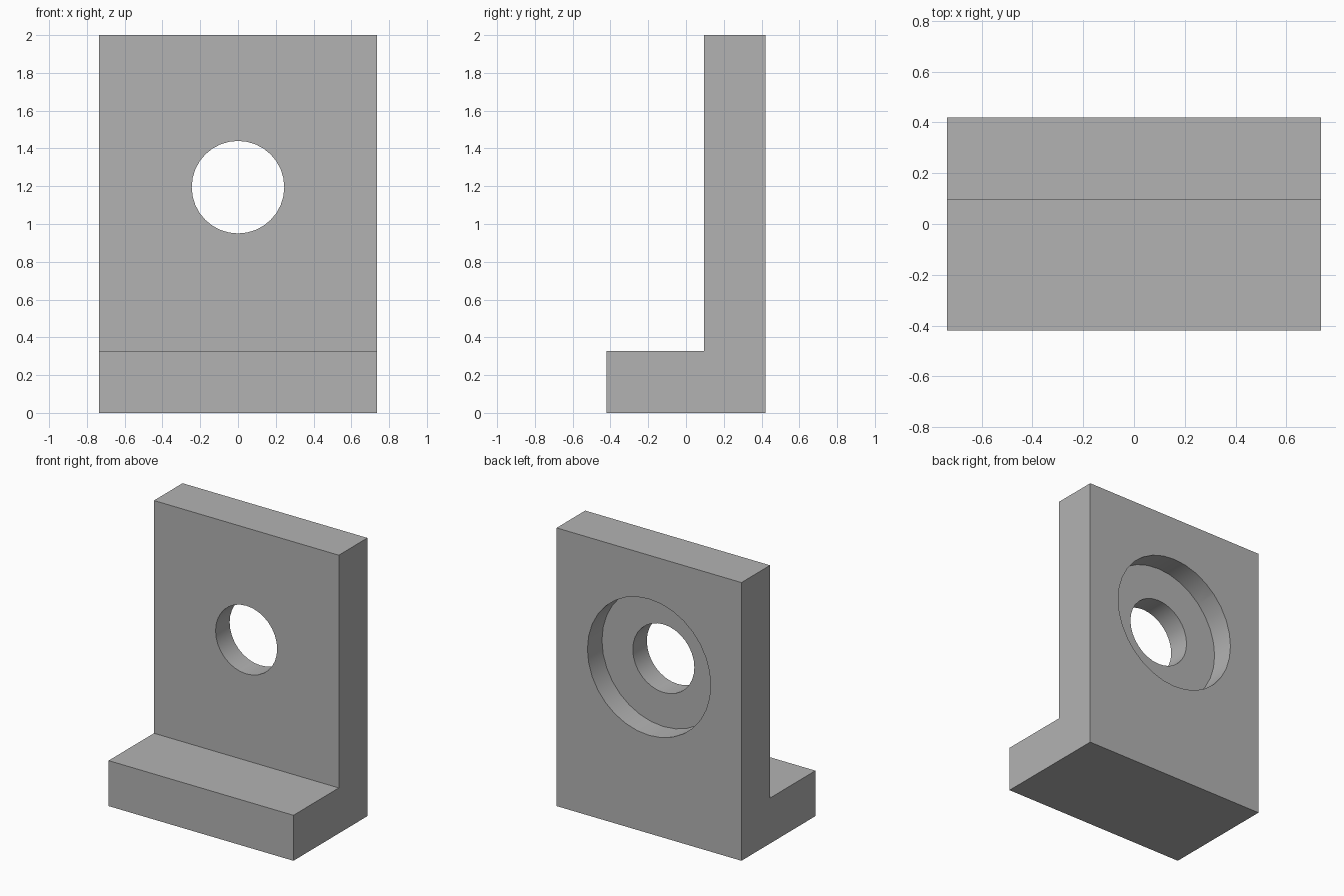
import bpy, bmesh, math
from mathutils import Matrix

cube = bpy.data.objects.get("Cube")
if cube:
    bpy.data.objects.remove(cube, do_unlink=True)

HALF_W, HALF_D, HEIGHT = 0.735, 0.42, 2.0
FOOT_H, PLATE_Y = 0.327, 0.095
HOLE_Z, HOLE_R, BORE_R, BORE_DEPTH = 1.195, 0.245, 0.49, 0.165

grey = bpy.data.materials.new("plain grey")
grey.use_nodes = True
grey.diffuse_color = (0.45, 0.45, 0.45, 1)
grey.node_tree.nodes["Principled BSDF"].inputs["Base Color"].default_value = grey.diffuse_color


def add_object(name, bm):
    bmesh.ops.recalc_face_normals(bm, faces=bm.faces)
    mesh = bpy.data.meshes.new(name)
    bm.to_mesh(mesh)
    bm.free()
    mesh.materials.append(grey)
    obj = bpy.data.objects.new(name, mesh)
    bpy.context.collection.objects.link(obj)
    return obj


def hole_cutter(name, radius, y0, y1):
    """Cylinder along y, centred on the hole axis."""
    bm = bmesh.new()
    place = Matrix.Translation((0, (y0 + y1) / 2, HOLE_Z)) @ Matrix.Rotation(math.pi / 2, 4, "X")
    bmesh.ops.create_cone(bm, cap_ends=True, segments=32, radius1=radius, radius2=radius,
                          depth=y1 - y0, matrix=place)
    obj = add_object(name, bm)
    obj.hide_render = True
    return obj


# L-shaped bracket: side profile extruded across the width
profile = [(-HALF_D, 0), (HALF_D, 0), (HALF_D, HEIGHT), (PLATE_Y, HEIGHT),
           (PLATE_Y, FOOT_H), (-HALF_D, FOOT_H)]
bm = bmesh.new()
side = bm.faces.new([bm.verts.new((-HALF_W, y, z)) for y, z in profile])
end = bmesh.ops.extrude_face_region(bm, geom=[side])["geom"]
bmesh.ops.translate(bm, vec=(2 * HALF_W, 0, 0),
                    verts=[v for v in end if isinstance(v, bmesh.types.BMVert)])
bracket = add_object("angle_bracket", bm)

# Through hole, and the wide counterbore in the back
cutters = [hole_cutter("through_hole_cutter", HOLE_R, PLATE_Y - 0.1, HALF_D + 0.1),
           hole_cutter("counterbore_cutter", BORE_R, HALF_D - BORE_DEPTH, HALF_D + 0.1)]
bpy.ops.object.select_all(action="DESELECT")
bracket.select_set(True)
bpy.context.view_layer.objects.active = bracket
for cutter in cutters:
    mod = bracket.modifiers.new(cutter.name, "BOOLEAN")
    mod.operation, mod.solver, mod.object = "DIFFERENCE", "EXACT", cutter
    bpy.ops.object.modifier_apply(modifier=mod.name)
    bpy.data.objects.remove(cutter, do_unlink=True)

# Smooth bore walls, crisp edges
bpy.ops.object.shade_smooth_by_angle(angle=math.radians(30))
